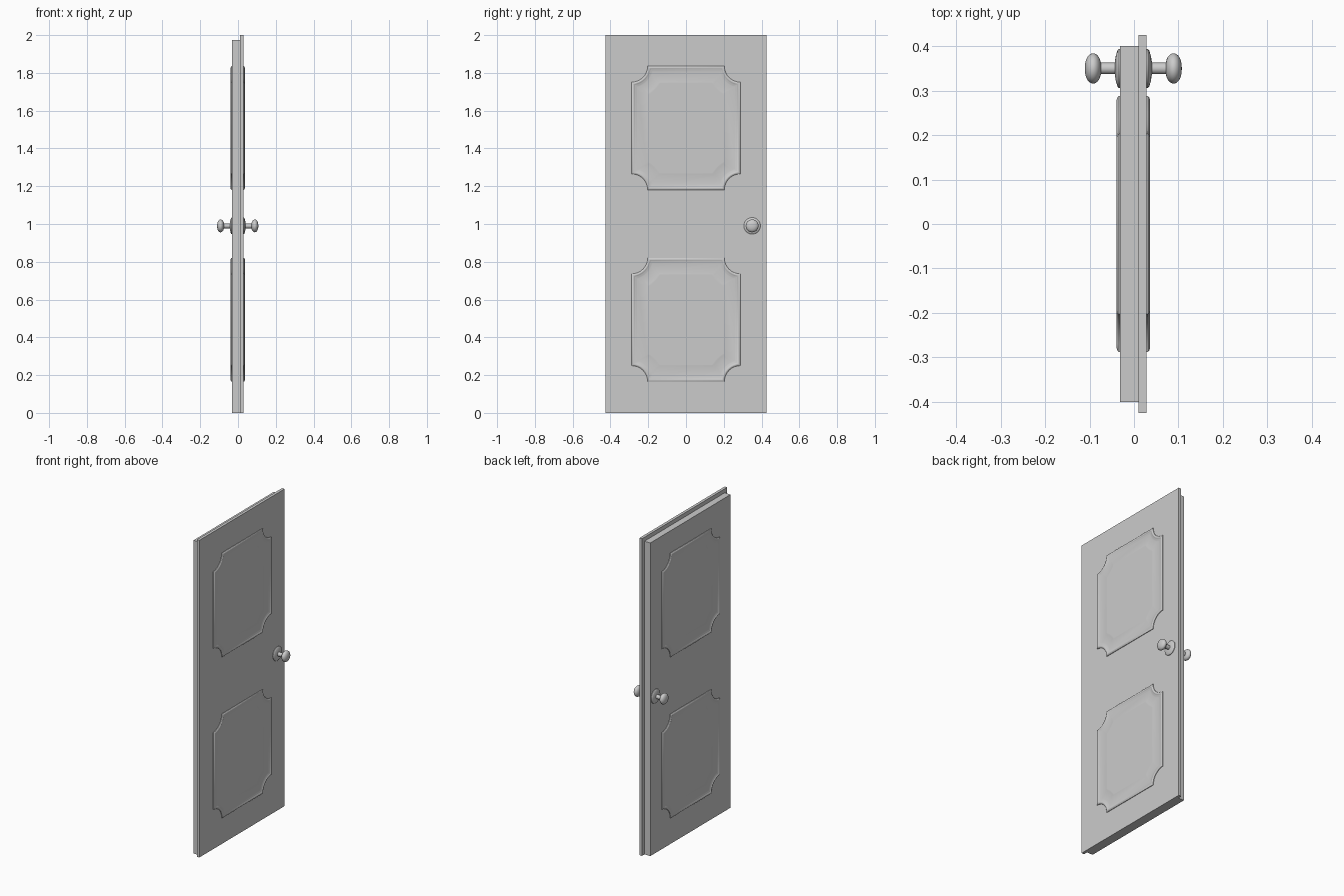
import bpy, bmesh, math

if "Cube" in bpy.data.objects:
    bpy.data.objects.remove(bpy.data.objects["Cube"])


def finish(name, bm, smooth=None):
    bmesh.ops.recalc_face_normals(bm, faces=bm.faces)
    mesh = bpy.data.meshes.new(name)
    bm.to_mesh(mesh)
    bm.free()
    ob = bpy.data.objects.new(name, mesh)
    bpy.context.collection.objects.link(ob)
    if smooth:
        bpy.ops.object.select_all(action='DESELECT')
        ob.select_set(True)
        bpy.context.view_layer.objects.active = ob
        bpy.ops.object.shade_smooth_by_angle(angle=math.radians(smooth))
    return ob


def slab(name, x0, x1, half_y, top):
    bm = bmesh.new()
    bmesh.ops.create_cube(bm, size=1)
    for v in bm.verts:
        v.co = (x0 + (v.co.x + .5) * (x1 - x0), v.co.y * 2 * half_y, (v.co.z + .5) * top)
    return finish(name, bm)


def outline(d, hy, hz, r, n=8):
    """Rectangle with scooped corners, inset by d."""
    a = math.asin(d / (r + d))
    pts = []
    for sy, sz in ((1, 1), (-1, 1), (-1, -1), (1, -1)):
        arc = []
        for i in range(n + 1):
            t = a + (math.pi / 2 - 2 * a) * i / n
            arc.append((sy * (hy - (r + d) * math.sin(t)), sz * (hz - (r + d) * math.cos(t))))
        pts += arc if sy * sz > 0 else arc[::-1]
    return pts


def panel(name, surface, side, zc):
    # (inset, height above the door face)
    profile = [(0, -.002), (0, .003), (.003, .006), (.008, .008), (.012, .0075), (.015, .005),
               (.019, .0045), (.024, .003), (.03, .002), (.08, .004), (.085, .005), (.09, .005)]
    bm = bmesh.new()
    rings = [[bm.verts.new((surface + side * h, y, zc + z)) for y, z in outline(d, .288, .328, .085)]
             for d, h in profile]
    for a, b in zip(rings, rings[1:]):
        for i in range(len(a)):
            j = (i + 1) % len(a)
            bm.faces.new((a[i], a[j], b[j], b[i]))
    bm.faces.new(rings[-1])
    bm.faces.new(rings[0])
    finish(name, bm, 35)


def lathe(name, surface, side, profile, n=32):
    """Turned part about the knob axis; profile is (height, radius)."""
    bm = bmesh.new()
    rings = [[bm.verts.new((surface + side * h, .35 + r * math.cos(k * math.tau / n),
                            .99 + r * math.sin(k * math.tau / n))) for k in range(n)]
             for h, r in profile]
    for a, b in zip(rings, rings[1:]):
        for i in range(n):
            j = (i + 1) % n
            bm.faces.new((a[i], a[j], b[j], b[i]))
    bm.faces.new(rings[0])
    bm.faces.new(rings[-1])
    finish(name, bm, 40)


# Rebated door leaf
slab("door_core", -.031, .01, .40, 1.975)
slab("door_overlap_leaf", .01, .028, .425, 2.0)

# Turned knob profiles
rosette = [(-.002, .044), (.003, .044), (.006, .041), (.008, .035), (.010, .028), (.012, .016)]
head = [(.061 + .0185 * -math.cos(t), max(.002, .034 * math.sin(t) ** .85))
        for t in (math.pi * i / 16 for i in range(17))]
shaft = [(.009, .013), (.048, .013)]

for label, surface, side in (("right", .028, 1), ("left", -.031, -1)):
    panel("upper_panel_" + label, surface, side, 1.508)
    panel("lower_panel_" + label, surface, side, .493)
    lathe("knob_rosette_" + label, surface, side, rosette)
    lathe("knob_shaft_" + label, surface, side, shaft)
    lathe("knob_head_" + label, surface, side, head)
